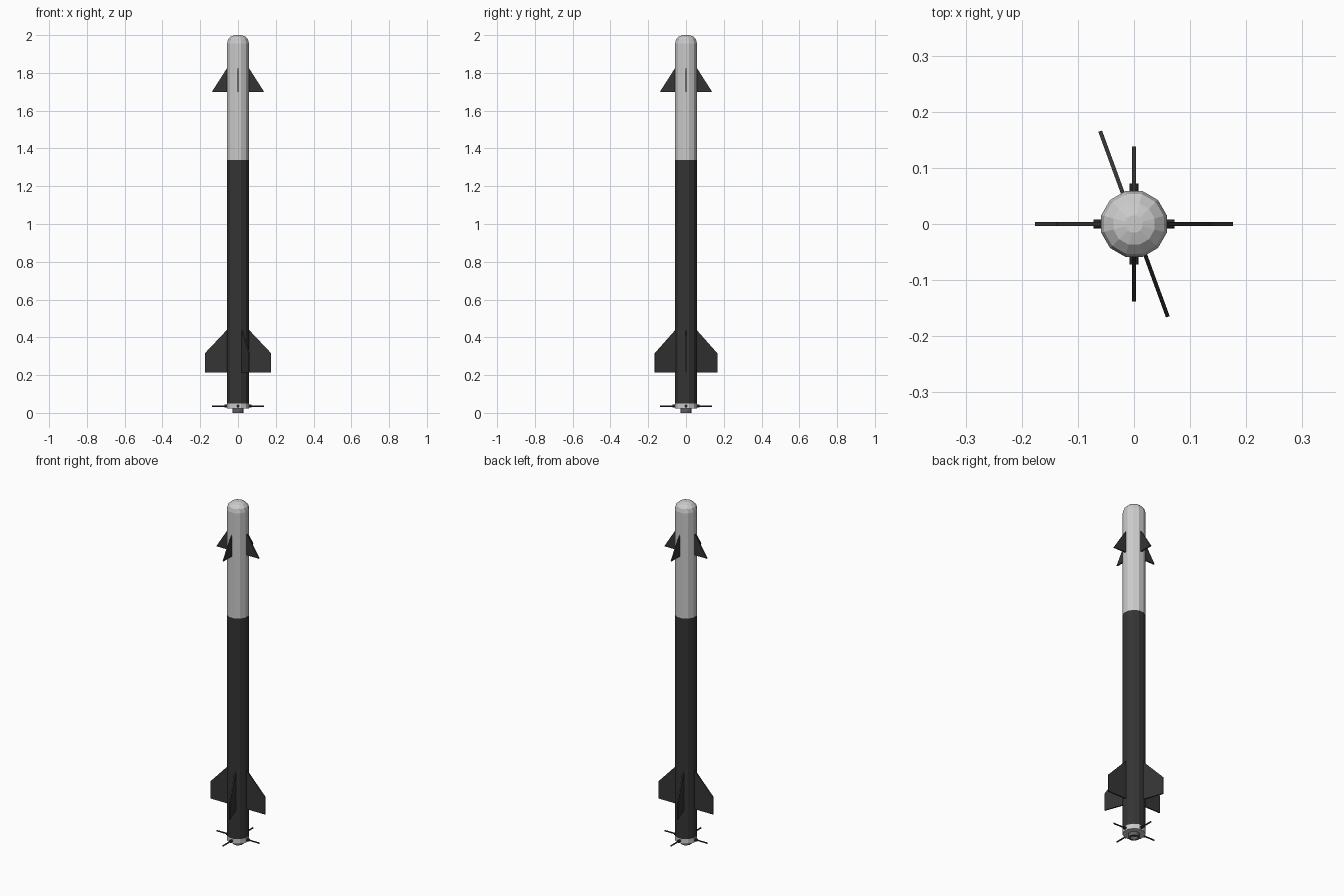
import bpy, bmesh, math
from mathutils import Matrix

if "Cube" in bpy.data.objects:
    bpy.data.objects.remove(bpy.data.objects["Cube"])

SIDES = 12


def material(name, v):
    m = bpy.data.materials.new(name)
    m.diffuse_color = (v, v, v, 1)
    m.use_nodes = True
    m.node_tree.nodes["Principled BSDF"].inputs["Base Color"].default_value = m.diffuse_color
    return m


DARK = material("dark_grey", 0.035)
MID = material("mid_grey", 0.12)


def add_object(name, bm, mat=None):
    bmesh.ops.recalc_face_normals(bm, faces=bm.faces)
    me = bpy.data.meshes.new(name)
    bm.to_mesh(me)
    bm.free()
    if mat:
        me.materials.append(mat)
    ob = bpy.data.objects.new(name, me)
    bpy.context.collection.objects.link(ob)
    return ob


def lathe(name, profile, mat=None):
    """Turn an (r, z) profile into a 12-sided solid with flats on the axes."""
    bm = bmesh.new()
    rings = []
    for r, z in profile:
        if r == 0:
            rings.append([bm.verts.new((0, 0, z))] * SIDES)
        else:
            angles = [(i + 0.5) * math.tau / SIDES for i in range(SIDES)]
            rings.append([bm.verts.new((r * math.cos(a), r * math.sin(a), z)) for a in angles])
    for a, b in zip(rings, rings[1:]):
        for i in range(SIDES):
            j = (i + 1) % SIDES
            bm.faces.new(list(dict.fromkeys((a[i], a[j], b[j], b[i]))))
    return add_object(name, bm, mat)


def fin(name, outline, degrees, thick=0.007):
    """Extrude an (r, z) outline into a flat plate and turn it about z."""
    bm = bmesh.new()
    face = bm.faces.new([bm.verts.new((r, -thick / 2, z)) for r, z in outline])
    ext = bmesh.ops.extrude_face_region(bm, geom=[face])
    new = [v for v in ext["geom"] if isinstance(v, bmesh.types.BMVert)]
    bmesh.ops.translate(bm, verts=new, vec=(0, thick, 0))
    bm.transform(Matrix.Rotation(math.radians(degrees), 4, 'Z'))
    return add_object(name, bm, DARK)


# Body tubes, rounded nose, tail ring and hollow nozzle
lathe("lower_body", [(0, 0.05), (0.0605, 0.05), (0.0605, 1.34), (0, 1.34)], DARK)
lathe("upper_body", [(0, 1.34), (0.0605, 1.34), (0.0605, 1.955), (0.055, 1.977),
                     (0.038, 1.993), (0.016, 2.0), (0, 2.0)])
lathe("tail_ring", [(0, 0.05), (0.0605, 0.05), (0.0605, 0.022), (0.036, 0.022), (0, 0.022)])
lathe("nozzle", [(0, 0.023), (0.03, 0.023), (0.03, 0), (0.022, 0), (0.018, 0.018), (0, 0.018)], MID)

# Front fins: four triangles on the axes
for k in range(4):
    fin(f"front_fin_{k + 1}", [(0.05, 1.70), (0.138, 1.70), (0.055, 1.83), (0.05, 1.83)], 90 * k)

# Rear fins: one pair on x, the other leaning 20 degrees off y
for k, angle in enumerate((0, 110, 180, 290)):
    fin(f"rear_fin_{k + 1}", [(0.05, 0.215), (0.176, 0.215), (0.176, 0.315),
                              (0.058, 0.44), (0.05, 0.44)], angle)

# Tail rods with thicker roots
for k in range(4):
    for name, r, x0, x1 in (("tail_rod", 0.004, 0.05, 0.138), ("rod_root", 0.008, 0.05, 0.072)):
        bm = bmesh.new()
        bmesh.ops.create_cone(bm, cap_ends=True, segments=8, radius1=r, radius2=r, depth=x1 - x0)
        bm.transform(Matrix.Rotation(k * math.pi / 2, 4, 'Z')
                     @ Matrix.Translation(((x0 + x1) / 2, 0, 0.036))
                     @ Matrix.Rotation(math.pi / 2, 4, 'Y'))
        add_object(f"{name}_{k + 1}", bm, DARK)
